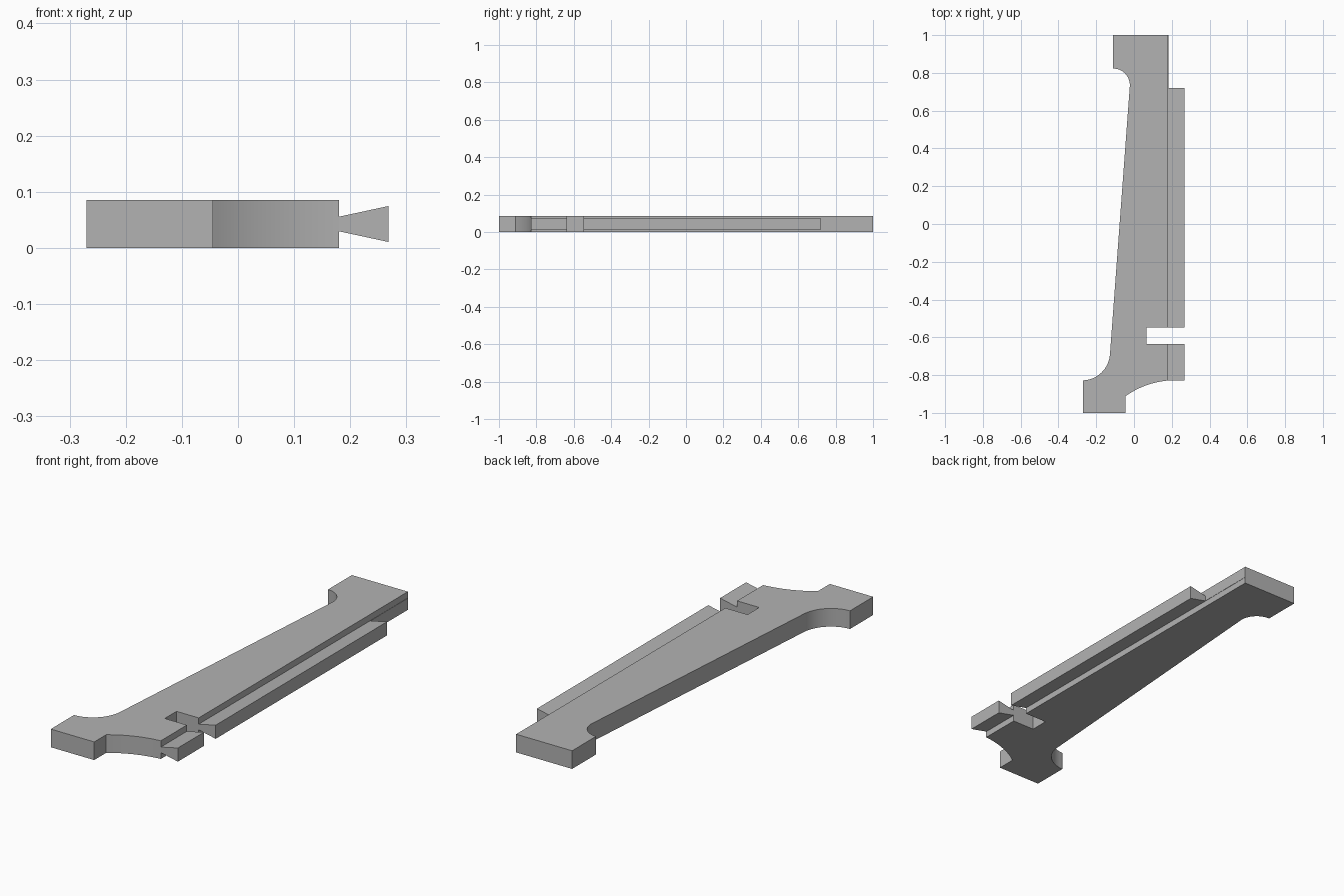
import bpy, bmesh
from math import cos, sin, radians
from mathutils import Vector

cube = bpy.data.objects.get("Cube")
if cube:
    bpy.data.objects.remove(cube, do_unlink=True)

HEIGHT = 0.085
EDGE = 0.18       # straight side that carries the rail
TIP = 0.268       # outer face of the rail
SLOT = (-0.635, -0.548)

grey = bpy.data.materials.new("plain grey")
grey.use_nodes = True
colour = (0.45, 0.45, 0.45, 1)
grey.diffuse_color = colour
grey.node_tree.nodes["Principled BSDF"].inputs["Base Color"].default_value = colour


def arc(cx, cy, r, start, end, steps=16):
    angles = [radians(start + (end - start) * i / steps) for i in range(steps + 1)]
    return [(cx + r * cos(a), cy + r * sin(a)) for a in angles]


def prism(name, points, offset):
    """Extrude a closed 3D outline into a solid."""
    bm = bmesh.new()
    face = bm.faces.new([bm.verts.new(p) for p in points])
    ext = bmesh.ops.extrude_face_region(bm, geom=[face])
    moved = [v for v in ext["geom"] if isinstance(v, bmesh.types.BMVert)]
    bmesh.ops.translate(bm, verts=moved, vec=Vector(offset))
    bmesh.ops.recalc_face_normals(bm, faces=bm.faces)
    mesh = bpy.data.meshes.new(name)
    bm.to_mesh(mesh)
    bm.free()
    obj = bpy.data.objects.new(name, mesh)
    bpy.context.collection.objects.link(obj)
    mesh.materials.append(grey)
    bpy.ops.object.select_all(action="DESELECT")
    obj.select_set(True)
    bpy.context.view_layer.objects.active = obj
    bpy.ops.object.shade_smooth_by_angle(angle=radians(25))
    return obj


# Flat tapered leg: foot, curved underside, slotted edge, head, filleted back
outline = [(-0.27, -1), (-0.045, -1)]
outline += [p for p in arc(0.22, -1.283, 0.456, 125.5, 95, 20)]
outline += [(EDGE, SLOT[0]), (0.065, SLOT[0]), (0.065, SLOT[1]), (EDGE, SLOT[1])]
outline += [(EDGE, 1), (-0.11, 1)]
outline += arc(-0.11, 0.735, 0.088, 90, -4)
outline += arc(-0.275, -0.68, 0.148, -4, -88)
outline.append((-0.27, -0.828))
prism("leg_plate", [(x, y, 0) for x, y in outline], (0, 0, HEIGHT))


# Dovetail rail flaring outward from the straight edge, split by the slot
def rail(name, y0, y1, tip, half_tip):
    mid, neck = HEIGHT / 2, 0.013
    profile = [(EDGE, mid - neck), (tip, mid - half_tip),
               (tip, mid + half_tip), (EDGE, mid + neck)]
    prism(name, [(x, y0, z) for x, z in profile], (0, y1 - y0, 0))


rail("dovetail_rail_long", SLOT[1], 0.72, TIP, 0.032)
rail("dovetail_rail_short", -0.828, SLOT[0], TIP, 0.032)
rail("rail_stub", 0.72, 1, EDGE + 0.002, 0.0135)
